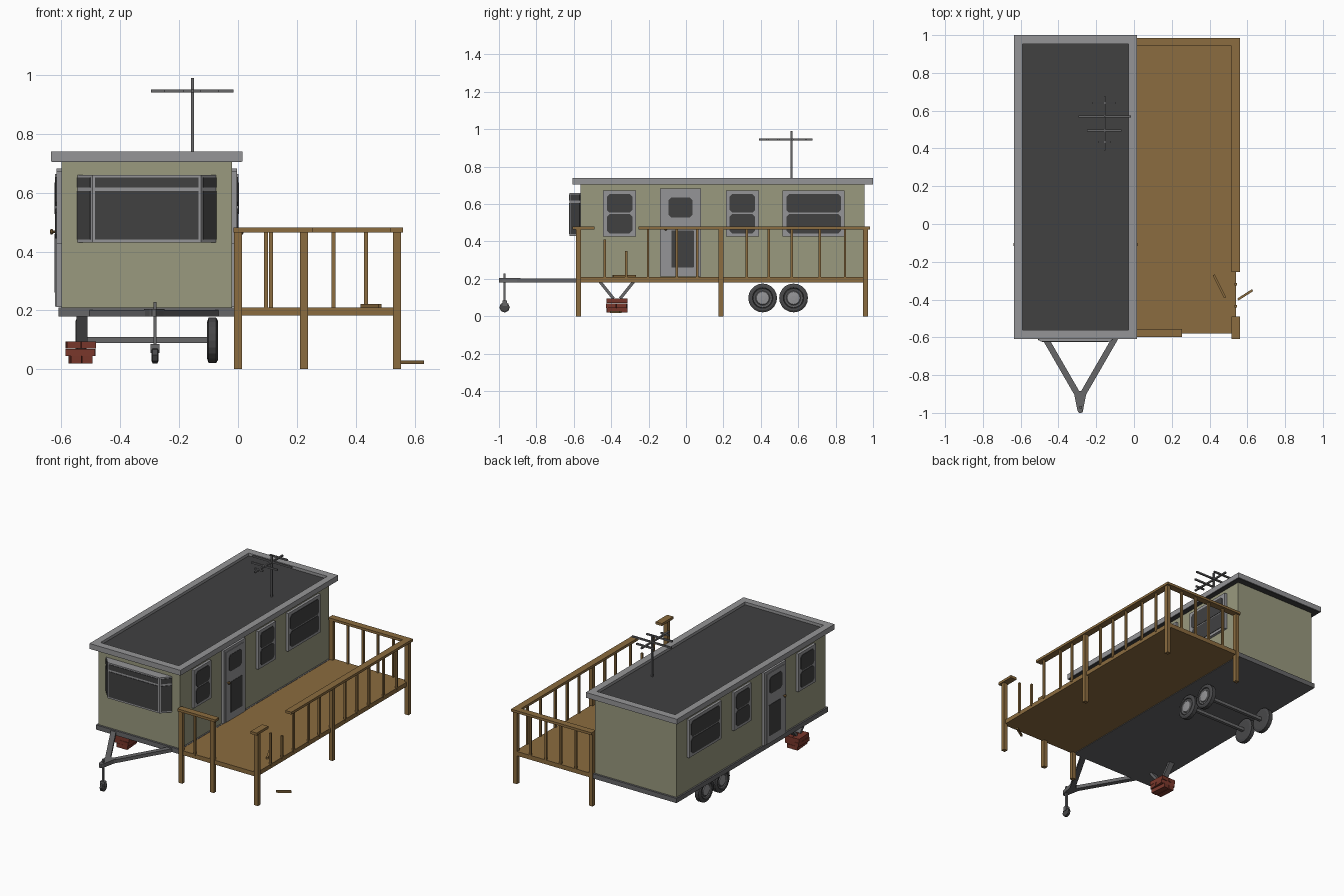
import bpy, bmesh, math
from mathutils import Vector, Matrix

if "Cube" in bpy.data.objects:
    bpy.data.objects.remove(bpy.data.objects["Cube"])


def mat(name, r, g, b):
    m = bpy.data.materials.new(name)
    m.diffuse_color = (r, g, b, 1)
    m.use_nodes = True
    m.node_tree.nodes["Principled BSDF"].inputs["Base Color"].default_value = m.diffuse_color
    return m


OLIVE = mat("olive_siding", .32, .32, .21)
WOOD = mat("brown_wood", .26, .15, .05)
TRIM = mat("light_grey_trim", .30, .30, .31)
DARK = mat("dark_glass_and_felt", .052, .052, .053)
STEEL = mat("grey_steel", .135, .135, .14)
RUBBER = mat("tyre_rubber", .065, .065, .068)
BRICK = mat("red_brick", .19, .038, .024)


def finish(name, bm, m):
    bmesh.ops.recalc_face_normals(bm, faces=bm.faces)
    me = bpy.data.meshes.new(name)
    bm.to_mesh(me)
    bm.free()
    me.materials.append(m)
    o = bpy.data.objects.new(name, me)
    bpy.context.collection.objects.link(o)
    return o


def box(name, x0, x1, y0, y1, z0, z1, m, rot=0):
    bm = bmesh.new()
    c = Vector(((x0 + x1) / 2, (y0 + y1) / 2, (z0 + z1) / 2))
    bmesh.ops.create_cube(bm, size=1, matrix=Matrix.Translation(c) @ Matrix.Rotation(rot, 4, 'Z')
                          @ Matrix.Diagonal((x1 - x0, y1 - y0, z1 - z0, 1)))
    return finish(name, bm, m)


def beam(name, a, b, w, h, m):
    a, b = Vector(a), Vector(b)
    d = b - a
    bm = bmesh.new()
    bmesh.ops.create_cube(bm, size=1, matrix=Matrix.Translation((a + b) / 2)
                          @ d.to_track_quat('Z', 'Y').to_matrix().to_4x4()
                          @ Matrix.Diagonal((w, h, d.length, 1)))
    return finish(name, bm, m)


def prism(name, pts, offset, m):
    """Extrude a planar outline of 3D points by an offset."""
    bm = bmesh.new()
    f = bm.faces.new([bm.verts.new(p) for p in pts])
    r = bmesh.ops.extrude_face_region(bm, geom=[f])
    bmesh.ops.translate(bm, vec=offset, verts=[v for v in r['geom'] if isinstance(v, bmesh.types.BMVert)])
    return finish(name, bm, m)


def pane(name, x, dx, y0, y1, z0, z1, c=.014):
    """Dark pane with clipped corners facing sideways."""
    o = [(y0 + c, z0), (y1 - c, z0), (y1, z0 + c), (y1, z1 - c),
         (y1 - c, z1), (y0 + c, z1), (y0, z1 - c), (y0, z0 + c)]
    prism(name, [(x, y, z) for y, z in o], (dx, 0, 0), DARK)


def lathe_x(name, prof, x, y, z, s, n, m):
    """Spin (offset, radius) rings about the x axis, capped at both ends."""
    bm = bmesh.new()
    rings = [[bm.verts.new((x + s * o, y + r * math.cos(2 * math.pi * i / n), z + r * math.sin(2 * math.pi * i / n)))
              for i in range(n)] for o, r in prof]
    for p, q in zip(rings, rings[1:]):
        for i in range(n):
            bm.faces.new((p[i], p[(i + 1) % n], q[(i + 1) % n], q[i]))
    bm.faces.new(rings[0])
    bm.faces.new(rings[-1])
    return finish(name, bm, m)


CX = -.31
# Cabin and chassis
box("cabin_body", -.60, -.02, -.565, .955, .205, .712, OLIVE)
box("chassis", -.61, -.01, -.578, .968, .18, .21, STEEL)

# Roof: dark slab with a raised rim
box("roof_deck", -.632, .012, -.605, .996, .704, .722, DARK)
box("roof_rim_front", -.635, .015, -.608, -.56, .706, .74, TRIM)
box("roof_rim_back", -.635, .015, .952, 1.0, .706, .74, TRIM)
box("roof_rim_left", -.635, -.59, -.56, .952, .706, .74, TRIM)
box("roof_rim_right", -.03, .015, -.56, .952, .706, .74, TRIM)

# Side windows, doors and wheels, same on both sides
for side, s in (("left", -1), ("right", 1)):
    w = CX + s * .29
    f = w + s * .017
    for i, (y0, y1) in enumerate(((-.443, -.267), (.213, .39), (.517, .848))):
        box(f"{side}_window_frame_{i}", min(w, f), max(w, f), y0, y1, .427, .672, TRIM)
        pane(f"{side}_upper_pane_{i}", f - s * .002, s * .005, y0 + .02, y1 - .02, .554, .653)
        pane(f"{side}_lower_pane_{i}", f - s * .002, s * .005, y0 + .02, y1 - .02, .444, .546)
    box(f"{side}_door_frame", min(w, f), max(w, f), -.14, .08, .212, .682, TRIM)
    g = f + s * .004
    box(f"{side}_door_leaf", min(w, g), max(w, g), -.122, .062, .214, .664, TRIM)
    pane(f"{side}_door_window", g - s * .002, s * .004, -.093, .035, .528, .635)
    pane(f"{side}_door_panel", g - s * .002, s * .004, -.078, .042, .26, .46, .004)
    lathe_x(f"{side}_door_knob", [(0, .004), (.006, .004), (.009, .009), (.015, .009), (.018, .005)],
            g, -.108, .467, s, 8, WOOD)
    for i, y in enumerate((.41, .575)):
        x = CX + s * .223
        lathe_x(f"{side}_tyre_{i}", [(-.018, .062), (-.013, .077), (.013, .077), (.019, .066), (.019, .055),
                                     (.012, .052)], x, y, .098, s, 20, RUBBER)
        lathe_x(f"{side}_wheel_rim_{i}", [(.01, .053), (.015, .05), (.011, .042)], x, y, .098, s, 20, STEEL)
        lathe_x(f"{side}_hub_{i}", [(.01, .038), (.017, .034), (.019, .012)], x, y, .098, s, 16, TRIM)
for i, y in enumerate((.41, .575)):
    beam(f"axle_{i}", (-.53, y, .1), (-.09, y, .1), .02, .02, STEEL)

# Front bay window
bay = [(-.55, -.56), (-.495, -.622), (-.125, -.622), (-.07, -.56)]
prism("bay_window_frame", [(x, y, .43) for x, y in bay], (0, 0, .23), TRIM)
for z0, z1 in ((.441, .605), (.618, .651)):
    for i in range(3):
        a, b = Vector((*bay[i], 0)), Vector((*bay[i + 1], 0))
        d = (b - a).normalized()
        n = Vector((d.y, -d.x, 0))
        p, q = a + d * .009, b - d * .009
        pts = [v + n * -.002 + Vector((0, 0, z)) for v, z in ((p, z0), (q, z0), (q, z1), (p, z1))]
        prism("bay_glass", pts, n * .005, DARK)

# Towing frame and jockey wheel
for s in (-1, 1):
    beam("tow_arm", (-.285 + s * .205, -.57, .191), (-.285 + s * .006, -.915, .191), .032, .022, STEEL)
prism("hitch_tongue", [(-.32, -.885, .18), (-.30, -.985, .18), (-.292, -1.0, .18), (-.278, -1.0, .18),
                       (-.27, -.985, .18), (-.25, -.885, .18)], (0, 0, .025), STEEL)
beam("jack_pole", (-.282, -.97, .07), (-.282, -.97, .228), .011, .011, STEEL)
lathe_x("jack_wheel", [(-.012, .02), (-.008, .028), (.008, .028), (.012, .02)], -.282, -.97, .048, 1, 8, RUBBER)
box("jack_fork", -.297, -.267, -.982, -.958, .055, .085, STEEL)

# Support struts standing on stacked bricks
for y in (-.46, -.28):
    beam("support_strut", (-.53, y, .185), (-.53, -.37 + (y + .37) * .2, .095), .036, .016, STEEL)
for k, (w, r) in enumerate(((.038, .08), (.05, -.06), (.05, .05))):
    for s in (-1, 1):
        if k % 2:
            box("brick", -.535 - w, -.535 + w, -.37 + s * .028 - .026, -.37 + s * .028 + .026,
                .02 + k * .025, .044 + k * .025, BRICK, r)
        else:
            box("brick", -.535 + s * w / 2 - w / 2 + .001, -.535 + s * w / 2 + w / 2 - .001, -.425, -.315,
                .02 + k * .025, .045 + k * .025, BRICK, r)

# Aerial
beam("aerial_mast", (-.155, .565, .72), (-.155, .565, .99), .01, .01, STEEL)
beam("aerial_boom", (-.155, .39, .946), (-.155, .677, .946), .01, .01, STEEL)
for y, x0, x1 in ((.64, -.22, -.095), (.57, -.295, -.015), (.495, -.25, -.065), (.435, -.187, -.125)):
    beam("aerial_rod", (x0, y, .946), (x1, y, .946), .01, .01, STEEL)

# Porch floor and posts
box("porch_floor", -.008, .54, -.58, .97, .182, .21, WOOD)
for x, y in ((0, -.575), (.225, -.575), (.54, -.575), (.54, .187), (.54, .96), (0, .96)):
    box("porch_post", x - .0135, x + .0135, y - .0125, y + .0125, 0, .466, WOOD)

# Handrails: the right one is broken near the front
box("front_handrail", -.015, .255, -.598, -.556, .465, .481, WOOD)
box("right_handrail", .516, .56, -.255, .985, .465, .481, WOOD)
box("broken_handrail_end", .516, .56, -.608, -.49, .465, .481, WOOD)
box("back_handrail", -.015, .516, .942, .985, .465, .481, WOOD)


def baluster(x, y, top=.466):
    beam("baluster", (x, y, .2), (x, y, top), .013, .013, WOOD)


for y in (-.203, -.05, .06, .325, .443, .565, .715, .85):
    baluster(.538, y)
for x in (.112, .22, .325, .435):
    baluster(x, .963)
baluster(.095, -.575)
baluster(.538, -.435, .41)
baluster(.538, -.32, .35)

# Fallen pieces
beam("fallen_stick_on_porch", (.422, -.27, .215), (.482, -.39, .215), .012, .012, WOOD)
beam("fallen_stick_on_ground", (.55, -.40, .023), (.628, -.35, .023), .012, .012, WOOD)
